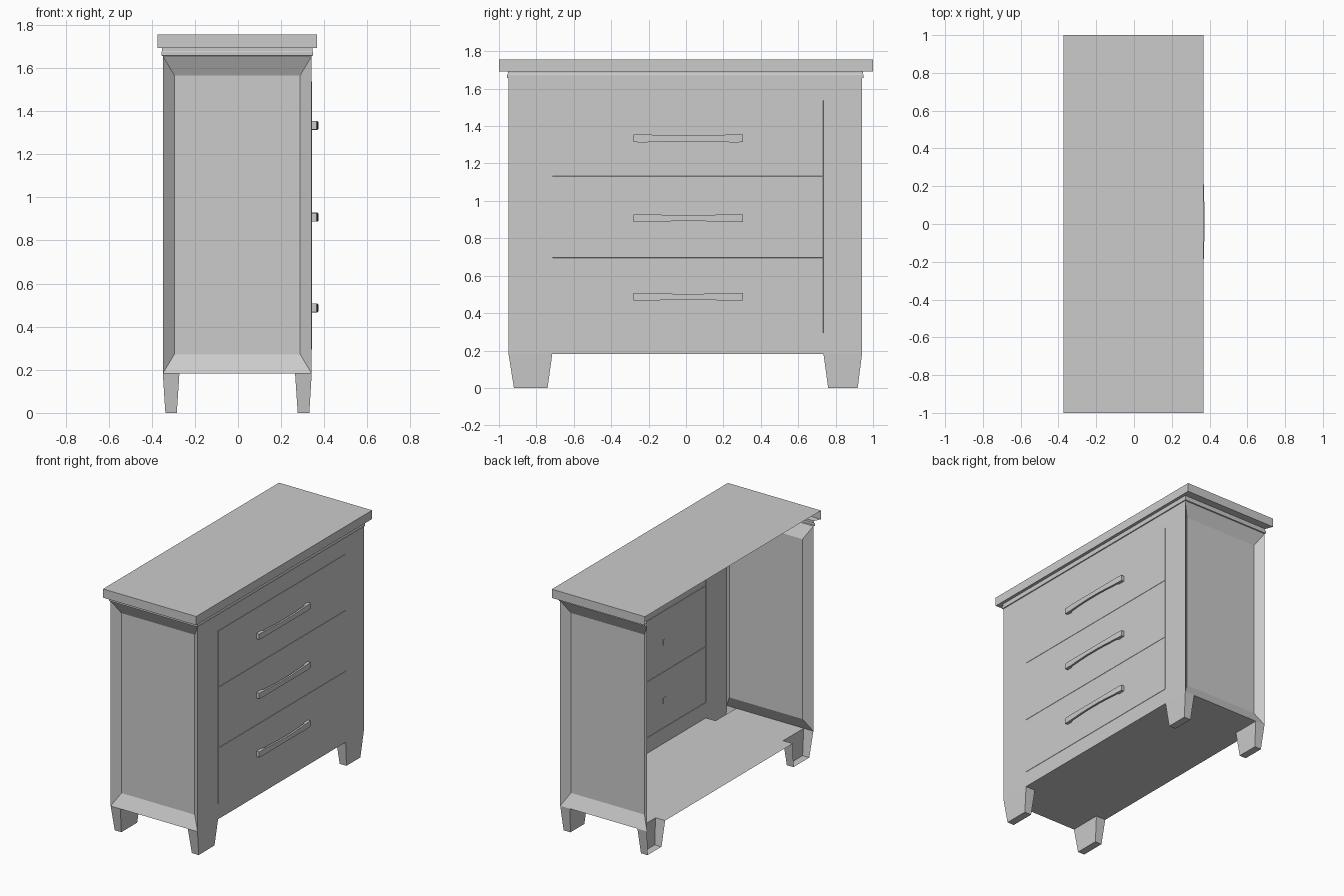
import bpy, bmesh

if "Cube" in bpy.data.objects:
    bpy.data.objects.remove(bpy.data.objects["Cube"])

Y0, Y1 = -0.949, 0.941       # body ends
XB, XF = -0.349, 0.342       # body back (open) and drawer front
ZB, ZT = 0.182, 1.656        # body bottom and top
DY0, DY1 = -0.715, 0.735     # drawer span


def make(name, verts, faces, fix=False, edit=None):
    bm = bmesh.new()
    vs = [bm.verts.new(v) for v in verts]
    fs = [bm.faces.new([vs[i] for i in f]) for f in faces]
    if fix:
        bmesh.ops.recalc_face_normals(bm, faces=bm.faces)
    bm.normal_update()
    if edit:
        edit(bm, fs)
    me = bpy.data.meshes.new(name)
    bm.to_mesh(me)
    bm.free()
    ob = bpy.data.objects.new(name, me)
    bpy.context.collection.objects.link(ob)
    return ob


# Top board with moulding: U-shaped levels, open at the back
levels = [(XB, XF, Y0, Y1, ZT),
          (-0.356, 0.348, -0.957, 0.949, 1.658),
          (-0.356, 0.348, -0.957, 0.949, 1.674),
          (-0.352, 0.345, -0.953, 0.945, 1.680),
          (-0.352, 0.345, -0.953, 0.945, 1.693),
          (-0.374, 0.367, -1.0, 1.0, 1.693),
          (-0.374, 0.367, -1.0, 1.0, 1.756)]
verts, faces = [], []
for xb, xf, ya, yb, z in levels:
    verts += [(xb, ya, z), (xf, ya, z), (xf, yb, z), (xb, yb, z)]
for i in range(len(levels) - 1):
    for k in range(3):
        a = i * 4 + k
        faces.append((a, a + 1, a + 5, a + 4))
n = len(verts)
faces.append((n - 4, n - 3, n - 2, n - 1))
make("top_board", verts, faces)

# Side panels: recessed field with sloping border
for name, y, s in (("side_panel_left", Y0, 1), ("side_panel_right", Y1, -1)):
    verts = []
    for dx, dz, d in ((0, 0, 0), (0.054, 0.09, 0.046)):
        yy = y + s * d
        verts += [(XB + dx, yy, ZB + dz), (XF - dx, yy, ZB + dz),
                  (XF - dx, yy, ZT - dz), (XB + dx, yy, ZT - dz)]
    faces = [(k, (k + 1) % 4, (k + 1) % 4 + 4, k + 4) for k in range(4)] + [(4, 5, 6, 7)]
    if s < 0:
        faces = [f[::-1] for f in faces]
    make(name, verts, faces)

# Drawer front: grid sheet, three drawer cells slightly proud
ys = [Y0, DY0, DY1, Y1]
zs = [ZB, 0.293, 0.695, 1.132, 1.537, ZT]
verts = [(XF, y, z) for z in zs for y in ys]
faces = [(r * 4 + c, r * 4 + c + 1, r * 4 + c + 5, r * 4 + c + 4)
         for r in range(5) for c in range(3)]


def raise_drawers(bm, fs):
    bmesh.ops.inset_individual(bm, faces=[fs[r * 3 + 1] for r in (1, 2, 3)],
                               thickness=0.002, depth=0.002)


make("drawer_front", verts, faces, edit=raise_drawers)

# Floor, notched around the legs
LX0, LX1 = -0.272, 0.265
floor = [(XB, DY0), (LX0, DY0), (LX0, Y0), (LX1, Y0), (LX1, DY0), (XF, DY0),
         (XF, DY1), (LX1, DY1), (LX1, Y1), (LX0, Y1), (LX0, DY1), (XB, DY1)]
make("floor", [(x, y, ZB) for x, y in floor], [tuple(range(11, -1, -1))])

# Tapered legs, open on top; back legs also open to the rear
for xn, xt, xb in (("back", (XB, LX0), (-0.337, -0.284)),
                   ("front", (LX1, XF), (0.277, 0.331))):
    for yn, yt, yb in (("left", (Y0, DY0), (-0.92, -0.74)),
                       ("right", (DY1, Y1), (0.76, 0.918))):
        verts = []
        for (xa, xc), (ya, yc), z in ((xb, yb, 0), (xt, yt, ZB)):
            verts += [(xa, ya, z), (xc, ya, z), (xc, yc, z), (xa, yc, z)]
        faces = [(3, 2, 1, 0), (0, 1, 5, 4), (1, 2, 6, 5), (2, 3, 7, 6)]
        if xn == "front":
            faces.append((3, 0, 4, 7))
        make(f"{xn}_leg_{yn}", verts, faces)

# Bowed pull handles: (position, inner x, outer x, half height)
half = [(1.0, 0.343, 0.365, 0.020), (0.84, 0.343, 0.368, 0.021),
        (0.80, 0.354, 0.368, 0.021), (0.5, 0.357, 0.371, 0.018),
        (0.2, 0.359, 0.373, 0.016)]
stations = [(-t, a, b, h) for t, a, b, h in half] + half[::-1]
for i, zc in enumerate((0.487, 0.908, 1.334)):
    verts = []
    for t, a, b, h in stations:
        y = 0.0125 + 0.2925 * t
        verts += [(a, y, zc - h), (b, y, zc - h), (b, y, zc + h), (a, y, zc + h)]
    n = len(stations)
    faces = [(j * 4 + k, j * 4 + (k + 1) % 4, j * 4 + 4 + (k + 1) % 4, j * 4 + 4 + k)
             for j in range(n - 1) for k in range(4)]
    faces += [(0, 1, 2, 3), tuple(range(n * 4 - 4, n * 4))]
    make(f"drawer_handle_{i + 1}", verts, faces, fix=True)
